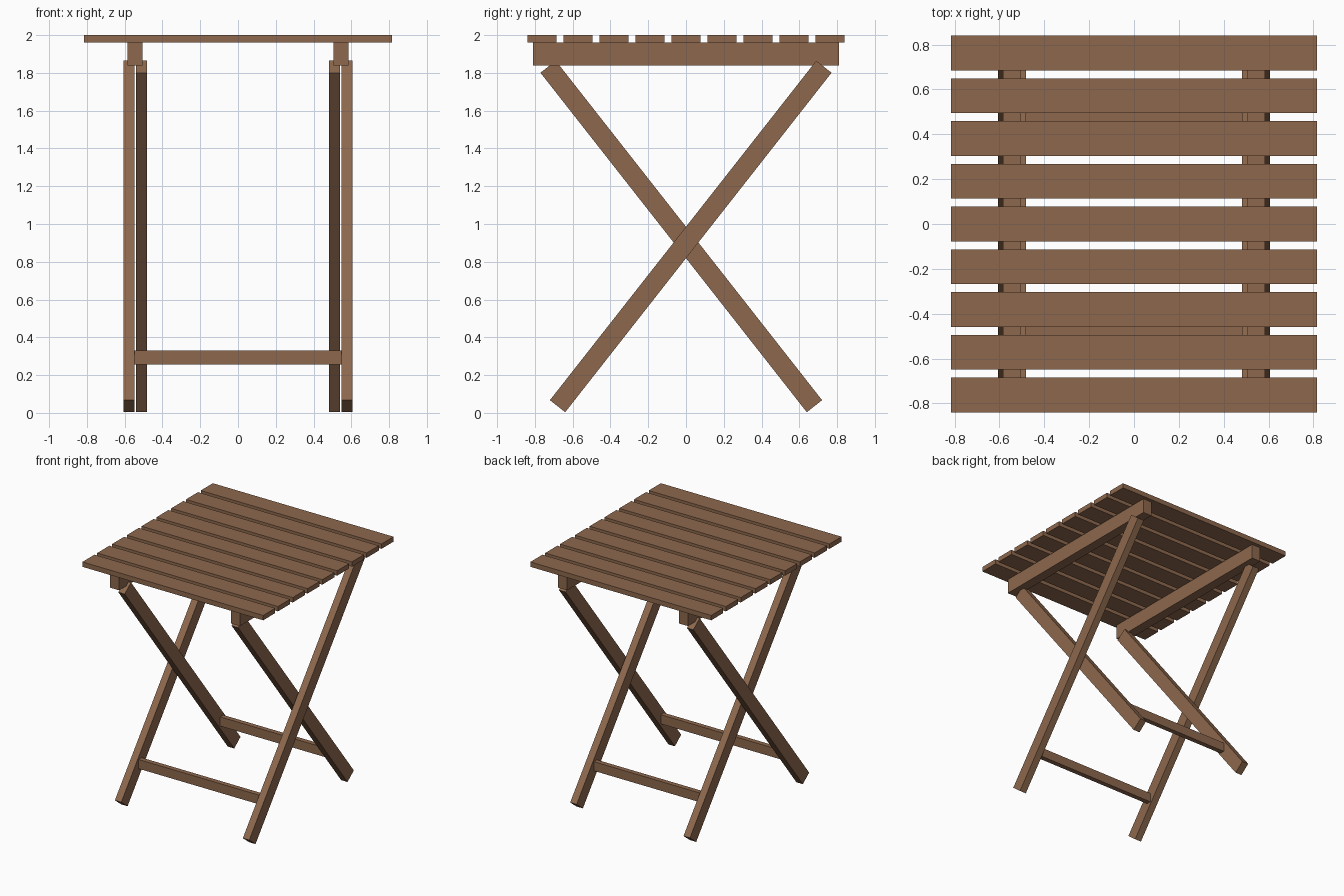
import bpy, math
from mathutils import Matrix, Vector

if "Cube" in bpy.data.objects:
    bpy.data.objects.remove(bpy.data.objects["Cube"])

wood = bpy.data.materials.new("brown_wood")
wood.diffuse_color = (0.27, 0.14, 0.075, 1)
wood.use_nodes = True
wood.node_tree.nodes["Principled BSDF"].inputs["Base Color"].default_value = wood.diffuse_color


def box(name, size, centre, tilt=0.0):
    """Box of the given size, tilted about the x axis."""
    bpy.ops.mesh.primitive_cube_add(size=1)
    ob = bpy.context.object
    ob.name = name
    m = Matrix.Rotation(tilt, 4, 'X') @ Matrix.Diagonal((*size, 1))
    ob.data.transform(m)
    ob.location = Vector(centre)
    ob.data.materials.append(wood)
    return ob


# Table top slats
for i in range(9):
    box(f"top_slat_{i + 1}", (1.63, 0.155, 0.04), (0, (i - 4) * 0.1905, 1.98))

# Crossed legs: run is the y travel, rise the z travel of the centre line
run, rise = 1.41, 1.797
length = math.hypot(run, rise)
angle = math.atan2(run, rise)

for side, label in ((-1, "left"), (1, "right")):
    # Rails under the slats
    box(f"{label}_rail", (0.08, 1.62, 0.12), (side * 0.545, 0, 1.90))
    # Outer leg has its foot at the front, inner leg at the back
    box(f"{label}_outer_leg", (0.058, 0.103, length), (side * 0.577, 0.025, 0.934), -angle)
    box(f"{label}_inner_leg", (0.058, 0.103, length), (side * 0.511, -0.025, 0.934), angle)

# Stretchers joining each pair of legs near the feet
box("front_stretcher", (1.096, 0.04, 0.075), (0, -0.478, 0.293))
box("back_stretcher", (0.964, 0.04, 0.075), (0, 0.478, 0.293))
